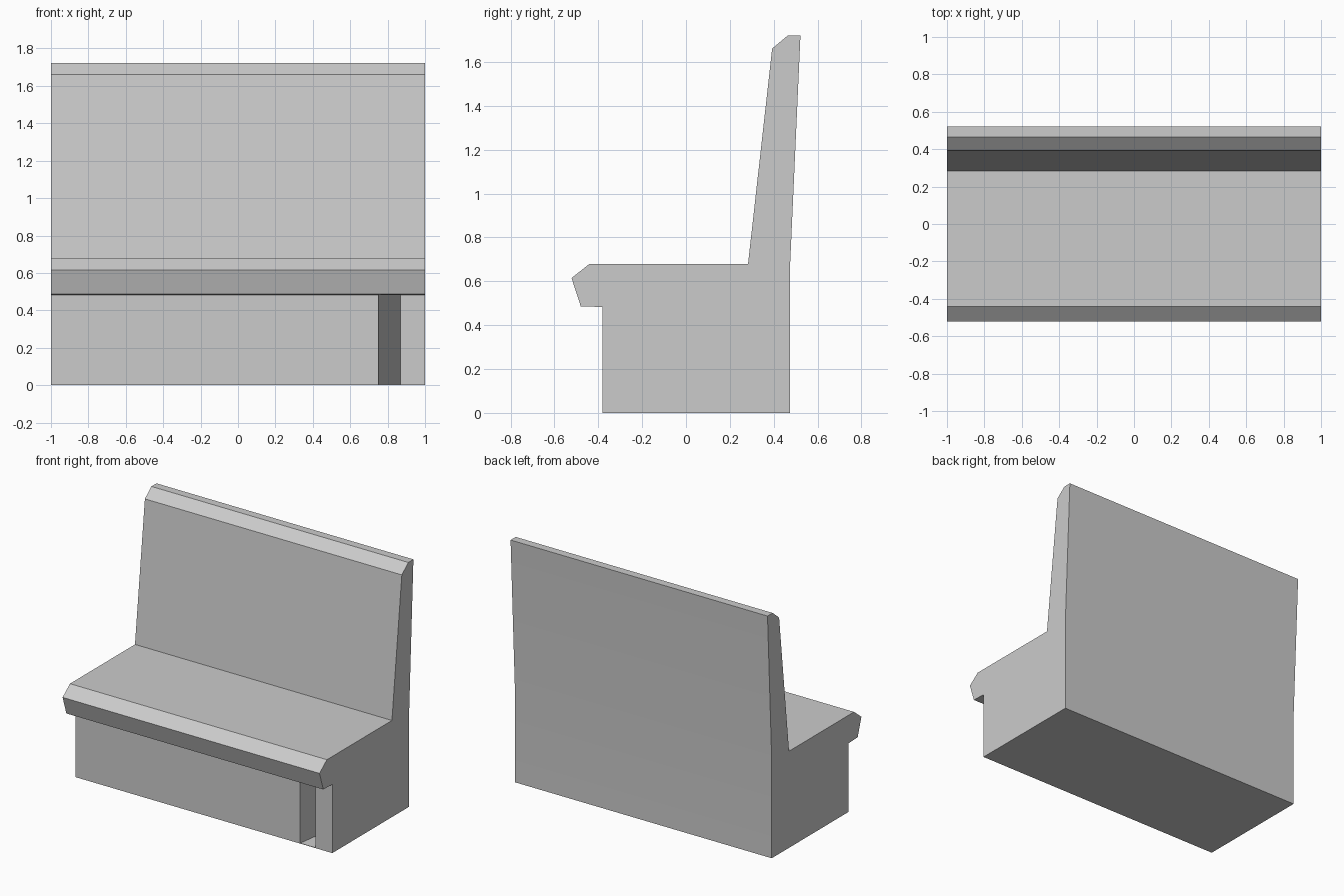
import bpy, bmesh, math

if "Cube" in bpy.data.objects:
    bpy.data.objects.remove(bpy.data.objects["Cube"])


def prism(name, points, axis, start, end):
    """Extrude a closed outline along x (points are y, z) or z (points are x, y)."""
    def place(p, d):
        return (d, p[0], p[1]) if axis == "x" else (p[0], p[1], d)
    bm = bmesh.new()
    face = bm.faces.new([bm.verts.new(place(p, start)) for p in points])
    new = bmesh.ops.extrude_face_region(bm, geom=[face])["geom"]
    offset = (end - start, 0, 0) if axis == "x" else (0, 0, end - start)
    bmesh.ops.translate(bm, vec=offset, verts=[v for v in new if isinstance(v, bmesh.types.BMVert)])
    bmesh.ops.recalc_face_normals(bm, faces=bm.faces)
    mesh = bpy.data.meshes.new(name)
    bm.to_mesh(mesh)
    bm.free()
    obj = bpy.data.objects.new(name, mesh)
    bpy.context.collection.objects.link(obj)
    return obj


grey = bpy.data.materials.new("plain grey")
grey.diffuse_color = (0.6, 0.6, 0.6, 1)
grey.use_nodes = True
grey.node_tree.nodes["Principled BSDF"].inputs["Base Color"].default_value = grey.diffuse_color

# Bench: base, overhanging seat and leaning backrest in one side profile
profile = [(-0.38, 0), (0.475, 0), (0.475, 0.68), (0.522, 1.722), (0.465, 1.722),
           (0.393, 1.662), (0.283, 0.68), (-0.44, 0.68), (-0.522, 0.615),
           (-0.48, 0.486), (-0.38, 0.483)]
bench = prism("bench", profile, "x", -1, 1)
bench.data.materials.append(grey)

# Wedge-shaped slot in the base, narrowing to nothing at the back, with a thin floor
cutter = prism("slot_cutter", [(0.7486, -0.39), (0.87, -0.39), (0.87, 0.473)], "z", 0.003, 0.483)
cutter.data.materials.append(grey)
cutter.hide_render = True
cut = bench.modifiers.new("slot", "BOOLEAN")
cut.operation = "DIFFERENCE"
cut.solver = "EXACT"
cut.object = cutter

bpy.context.view_layer.objects.active = bench
bench.select_set(True)
bpy.ops.object.modifier_apply(modifier=cut.name)
bpy.data.objects.remove(cutter)

# Soften only the slight bend in the back
bpy.ops.object.shade_smooth_by_angle(angle=math.radians(5))
